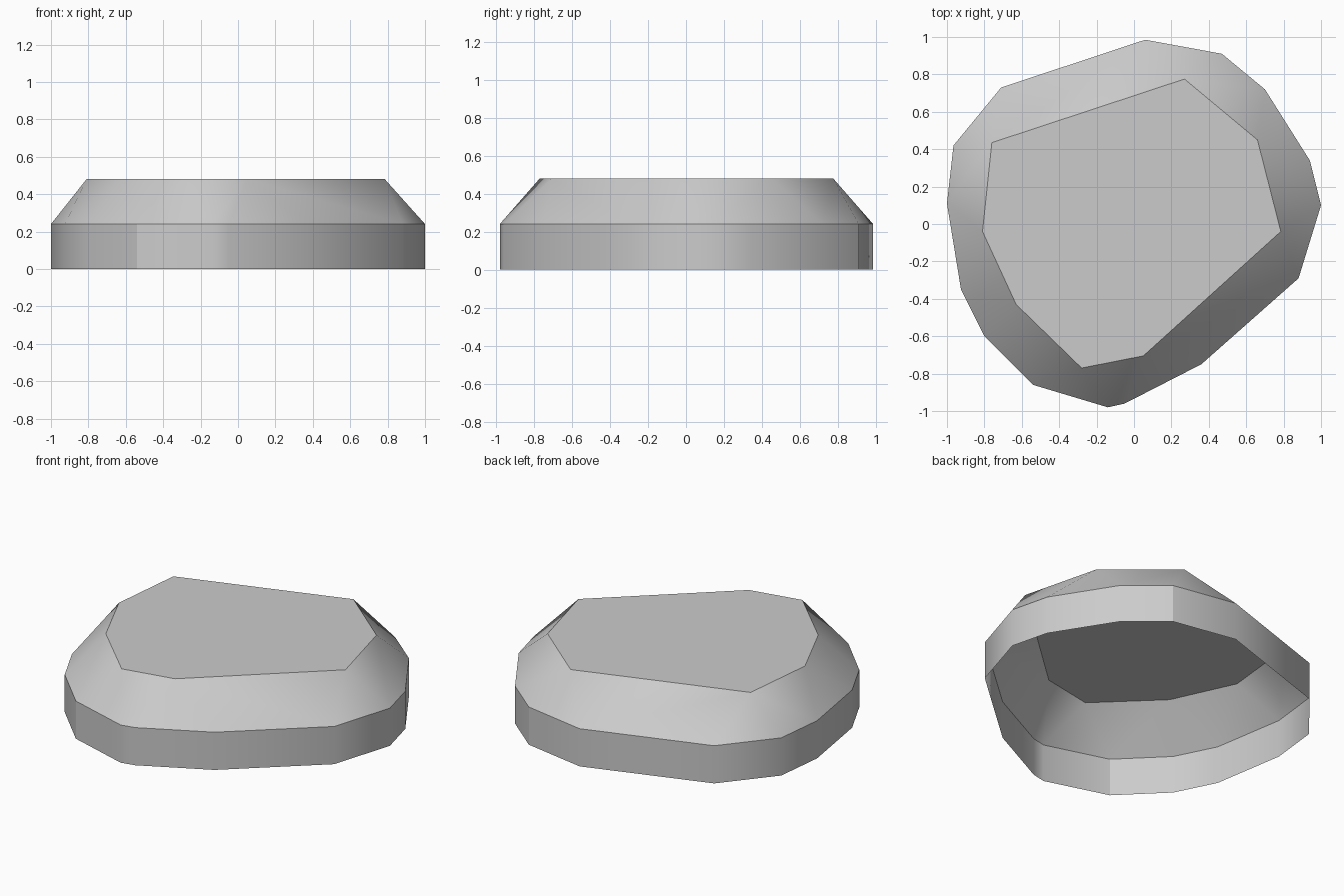
import bpy
import bmesh
from math import radians

old = bpy.data.objects.get("Cube")
if old:
    bpy.data.objects.remove(old, do_unlink=True)

SHOULDER, TOP = 0.24, 0.48

# Irregular outlines of the skirt and of the flat top
SKIRT = [(0.06, 0.985), (0.47, 0.91), (0.70, 0.72), (0.94, 0.34), (1.0, 0.10),
         (0.88, -0.29), (0.36, -0.75), (-0.05, -0.96), (-0.14, -0.98),
         (-0.54, -0.86), (-0.80, -0.60), (-0.925, -0.35), (-1.0, 0.11),
         (-0.965, 0.42), (-0.71, 0.73)]
PLATEAU = [(0.27, 0.775), (0.66, 0.45), (0.785, -0.04), (0.05, -0.705),
           (-0.28, -0.77), (-0.63, -0.43), (-0.81, -0.04), (-0.76, 0.435)]
CREASES = (SKIRT[1], SKIRT[9])


def add_ring(bm, outline, z):
    return [bm.verts.new((x, y, z)) for x, y in outline]


def is_sharp(edge):
    """Rims between the bands are sharp, as are two upright skirt edges."""
    a, b = (v.co for v in edge.verts)
    if abs(a.z - b.z) < 0.001:
        return True
    upright = (a.xy - b.xy).length < 0.001
    return upright and any(abs(a.x - x) + abs(a.y - y) < 0.001 for x, y in CREASES)


stone = bpy.data.materials.new("stone grey")
stone.use_nodes = True
colour = (0.6, 0.6, 0.6, 1.0)
stone.diffuse_color = colour
stone.node_tree.nodes["Principled BSDF"].inputs["Base Color"].default_value = colour

# Wrap the three rings: upright skirt, sloping shoulder, flat top
bm = bmesh.new()
add_ring(bm, SKIRT, 0)
add_ring(bm, SKIRT, SHOULDER)
add_ring(bm, PLATEAU, TOP)
bmesh.ops.convex_hull(bm, input=bm.verts)
bmesh.ops.dissolve_limit(bm, angle_limit=radians(0.3), verts=bm.verts, edges=bm.edges)
bmesh.ops.recalc_face_normals(bm, faces=bm.faces)

# Leave the underside open
underside = [f for f in bm.faces if all(v.co.z < 0.001 for v in f.verts)]
bmesh.ops.delete(bm, geom=underside, context="FACES_ONLY")

for face in bm.faces:
    face.smooth = True
for edge in bm.edges:
    edge.smooth = not is_sharp(edge)

mesh = bpy.data.meshes.new("rock_slab")
bm.to_mesh(mesh)
bm.free()
mesh.materials.append(stone)
slab = bpy.data.objects.new("rock_slab", mesh)
bpy.context.collection.objects.link(slab)
